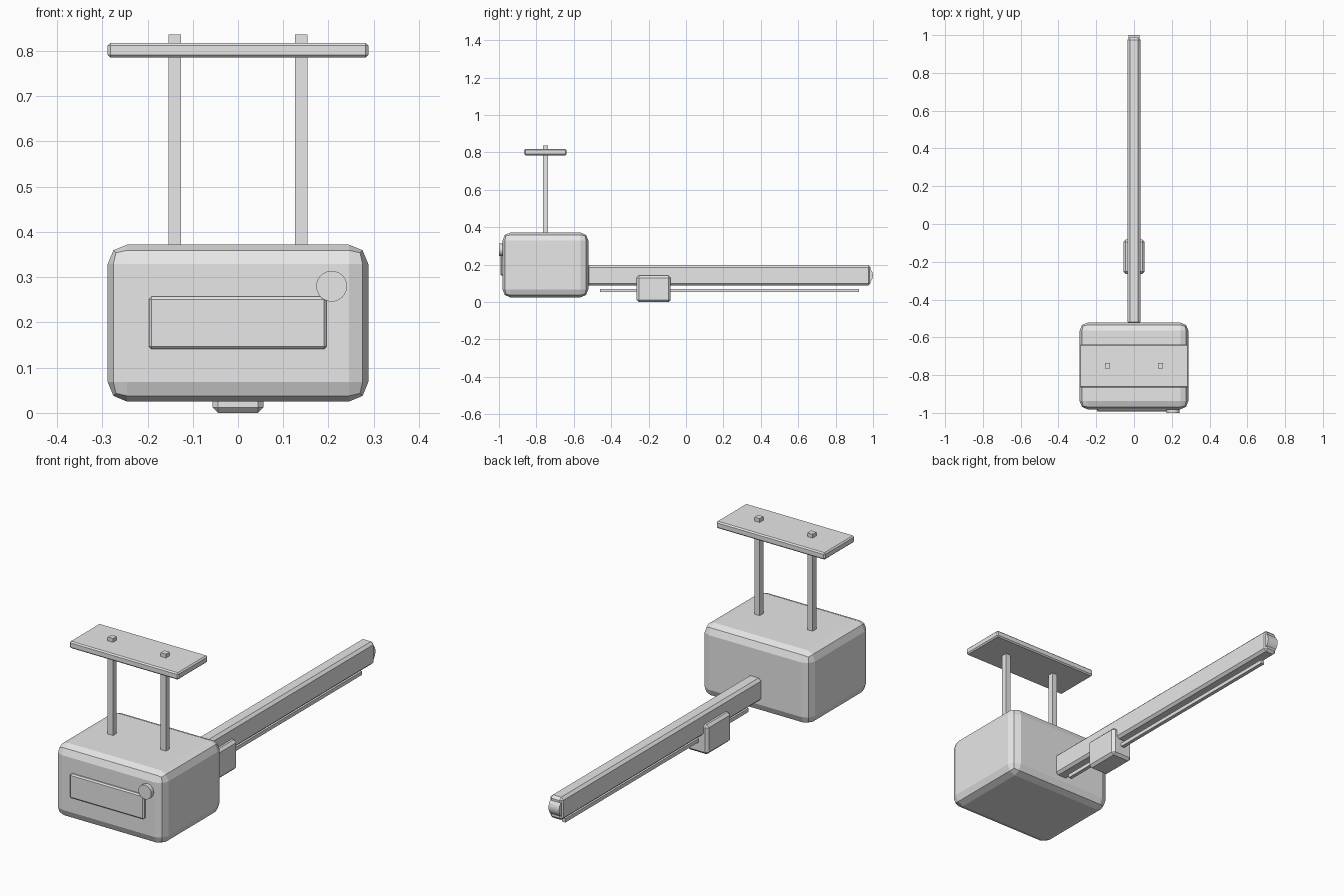
import bpy
from math import pi

cube = bpy.data.objects.get("Cube")
if cube:
    bpy.data.objects.remove(cube, do_unlink=True)

GREY = (0.8, 0.8, 0.8, 1.0)
grey = bpy.data.materials.new("light_grey")
grey.use_nodes = True
grey.diffuse_color = GREY
grey.node_tree.nodes["Principled BSDF"].inputs["Base Color"].default_value = GREY


def finish(obj, name, bevel, segments):
    obj.name = name
    obj.data.materials.append(grey)
    if bevel:
        mod = obj.modifiers.new("edge_bevel", "BEVEL")
        mod.width = bevel
        mod.segments = segments
        mod.limit_method = "ANGLE"
    return obj


def box(name, x, y, z, bevel=0.0, segments=1):
    """Box spanning the given (low, high) ranges, with bevelled edges."""
    spans = (x, y, z)
    bpy.ops.mesh.primitive_cube_add(size=1, location=[(a + b) / 2 for a, b in spans])
    obj = bpy.context.object
    obj.scale = [b - a for a, b in spans]
    bpy.ops.object.transform_apply(location=False, rotation=False, scale=True)
    return finish(obj, name, bevel, segments)


def disc(name, centre, radius, depth, rotation, sides):
    bpy.ops.mesh.primitive_cylinder_add(vertices=sides, radius=radius, depth=depth,
                                        location=centre, rotation=rotation)
    obj = finish(bpy.context.object, name, 0, 1)
    bpy.ops.object.shade_smooth_by_angle(angle=pi / 6)
    return obj


# Motor housing with its front panel and round button
box("motor_housing", (-0.288, 0.288), (-0.981, -0.522), (0.025, 0.372), 0.043, 2)
box("front_panel", (-0.197, 0.196), (-0.993, -0.96), (0.141, 0.257), 0.006)
disc("round_button", (0.207, -0.985, 0.28), 0.034, 0.03, (pi / 2, 0, 0), 32)

# Ceiling plate on two hanger posts
box("ceiling_plate", (-0.288, 0.288), (-0.865, -0.638), (0.785, 0.818), 0.006)
for side, x in (("right", -0.14), ("left", 0.14)):
    box(side + "_hanger_post", (x - 0.014, x + 0.014), (-0.765, -0.737), (0.34, 0.836))

# Long rail with an end pulley
box("rail", (-0.034, 0.034), (-0.53, 0.987), (0.088, 0.197), 0.012)
disc("end_pulley", (0, 0.955, 0.143), 0.045, 0.056, (0, pi / 2, 0), 16)

# Drive rod under the rail and the sliding trolley
box("drive_rod", (-0.009, 0.009), (-0.46, 0.925), (0.053, 0.071))
box("trolley", (-0.056, 0.056), (-0.264, -0.082), (0, 0.142), 0.012)
